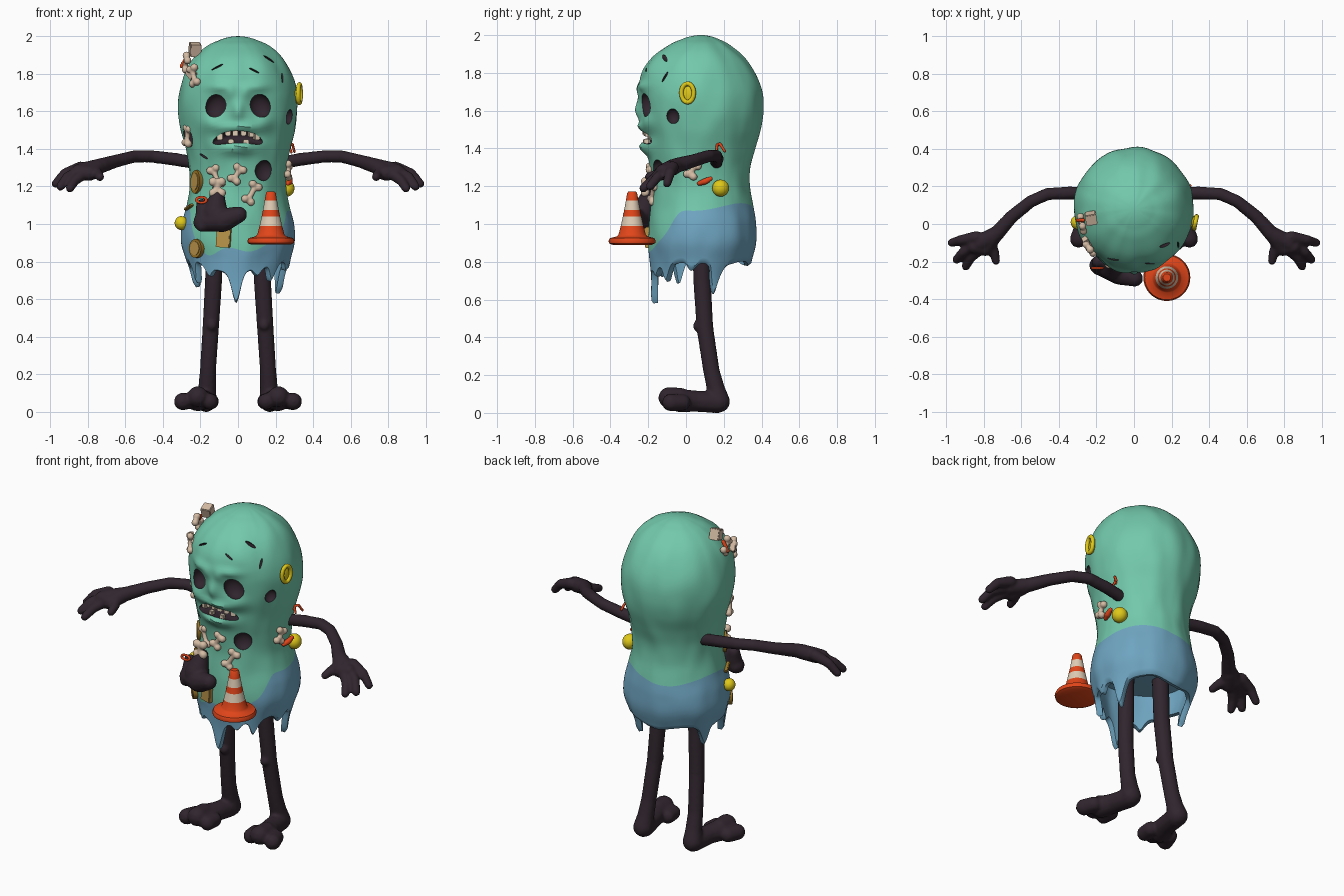
import bpy, bmesh, math
from math import sin, cos, pi, exp
from mathutils import Vector, Matrix, noise

if "Cube" in bpy.data.objects:
    bpy.data.objects.remove(bpy.data.objects["Cube"])

COLORS = {"green skin": (.17, .58, .41), "blue slime": (.16, .38, .54), "dark flesh": (.03, .019, .027),
          "orange": (.75, .06, .01), "cream": (.74, .61, .46), "bone": (.66, .5, .37),
          "yellow": (.74, .58, .01), "brown": (.33, .18, .02), "tan": (.5, .3, .07)}
MATS = {}
for n, c in COLORS.items():
    MATS[n] = bpy.data.materials.new(n)
    MATS[n].diffuse_color = (*c, 1)


def finish(name, bm, mats):
    bmesh.ops.recalc_face_normals(bm, faces=bm.faces[:])
    me = bpy.data.meshes.new(name)
    bm.to_mesh(me)
    bm.free()
    for m in mats:
        me.materials.append(MATS[m])
    ob = bpy.data.objects.new(name, me)
    bpy.context.collection.objects.link(ob)
    return ob


# z, half width, front y, back y of the body
PROFILE = [(.5, .25, -.18, .30), (.7, .255, -.185, .31), (.8, .275, -.19, .345), (.9, .302, -.2, .373),
           (1, .298, -.195, .37), (1.1, .275, -.185, .355), (1.2, .256, -.18, .338), (1.3, .26, -.19, .34),
           (1.4, .277, -.21, .365), (1.5, .303, -.23, .395), (1.6, .318, -.243, .41), (1.7, .313, -.25, .403),
           (1.8, .285, -.235, .365), (1.88, .24, -.18, .31), (1.94, .178, -.1, .24), (1.975, .11, -.03, .18),
           (2, 0, .08, .08)]
# x, z, spread x, spread z, push forward of the face features
FACE = [(0, 1.6, .03, .05, .025), (0, 1.515, .12, .022, .022), (0, 1.405, .1, .035, .04), (0, 1.46, .12, .022, -.02)]
for s in (-1, 1):
    FACE += [(s * .1, 1.73, .07, .025, .02), (s * .15, 1.54, .05, .035, .018),
             (s * .04, 1.70, .03, .03, .012), (s * .11, 1.63, .05, .05, -.02)]


def profile(z):
    z = min(max(z, .5), 2)
    i = max(k for k in range(len(PROFILE) - 1) if PROFILE[k][0] <= z)
    p, q = PROFILE[i], PROFILE[i + 1]
    t, h = (z - p[0]) / (q[0] - p[0]), q[0] - p[0]
    if i == len(PROFILE) - 2:                       # round crown
        t = 1 - math.sqrt(max(0, 1 - t))
        return [p[k] + (q[k] - p[k]) * t for k in (1, 2, 3)]
    a, b = PROFILE[max(i - 1, 0)], PROFILE[i + 2]
    out = []
    for k in (1, 2, 3):
        m0 = (q[k] - a[k]) / (q[0] - a[0]) * h
        m1 = (b[k] - p[k]) / (b[0] - p[0]) * h
        out.append((2*t**3 - 3*t*t + 1) * p[k] + (t**3 - 2*t*t + t) * m0 + (3*t*t - 2*t**3) * q[k] + (t**3 - t*t) * m1)
    return out


def skin(phi, z, off=0.0):
    """Point on the body, phi = 0 at the front, growing toward +x."""
    w, f, b = profile(z)
    lump = .008 * noise.noise(Vector((3 * sin(phi), 3 * cos(phi), z * 6))) * min(1, w * 5)
    x, y = (w + lump + off) * sin(phi), (f + b) / 2 - ((b - f) / 2 + lump + off) * cos(phi)
    if cos(phi) > 0:
        y -= sum(a * exp(-((x - fx) / sx) ** 2 - ((z - fz) / sz) ** 2) for fx, fz, sx, sz, a in FACE) * cos(phi)
    return Vector((x, y, z))


DRIPS = [(-.04, .16, .13), (0, .06, .5), (-1.1, .12, .1), (.8, .08, .1), (1.95, .15, .12), (-1.95, .12, .12),
         (-.65, .05, .1), (1.4, .05, .12), (.42, .04, .1)]


def hem(phi):
    return .79 + .012 * sin(5 * phi + 1) - sum(a * exp(-((phi - c) / w) ** 2) for c, a, w in DRIPS)


def color_line(phi):
    return 1.09 + .02 * sin(3 * phi + .5) - (.235 + .02 * sin(7 * phi)) * exp(-(phi / .95) ** 6)


# hollow body lofted from the inner cavity, around the dripping hem, up to the crown
N, LOW, UP = 180, 20, 84
bm = bmesh.new()
rings = []
for k in range(-4, LOW + UP):
    ring = []
    for i in range(N):
        phi = -pi + 2 * pi * i / N
        h, c = hem(phi), color_line(phi)
        if k < 0:
            p = skin(phi, h + (.95 - h) * (-k - 1) / 3 + .004, -.035)
        elif k <= LOW:
            p = skin(phi, h + (c - h) * k / LOW, -.012 if k == 0 else 0)
        else:
            p = skin(phi, c + (2 - c) * sin((k - LOW) / UP * pi / 2))
        ring.append(bm.verts.new(p))
    rings.append(ring)
for k in range(len(rings) - 1):
    for i in range(N):
        j = (i + 1) % N
        f = bm.faces.new((rings[k][i], rings[k][j], rings[k + 1][j], rings[k + 1][i]))
        f.material_index = 1 if k < LOW + 4 else 0
for ring, z, m in ((rings[0], .95, 1), (rings[-1], 2, 0)):
    mid = bm.verts.new((0, .08, z))
    for i in range(N):
        bm.faces.new((ring[i], ring[(i + 1) % N], mid)).material_index = m
BODY_MATS = ["green skin", "blue slime", "dark flesh"]
body = finish("body", bm, BODY_MATS)


def frame(phi, z, off=0.0, tilt=0.0):
    """Placement on the body with local -y pointing outward."""
    return Matrix.Translation(skin(phi, z, off)) @ Matrix.Rotation(phi, 4, 'Z') @ Matrix.Rotation(tilt, 4, 'Y')


# sockets, mouth, wounds and cracks cut into the body: phi, z, size, tilt, bend
HOLES = [(0, 1.465, (.14, .07, .036), 0, 1.6), (1.07, 1.57, (.036, .035, .04), 0, 0), (.56, 1.285, (.052, .04, .055), 0, 0),
         (-1.15, 1.46, (.05, .035, .055), 0, 0), (.75, 1.88, (.04, .02, .008), .6, 0), (-.4, 1.84, (.05, .012, .005), -.5, 0),
         (.3, 1.82, (.045, .012, .005), .5, 0), (-.75, 1.36, (.03, .015, .006), .5, 0), (.95, 1.78, (.006, .015, .04), .4, 0)]
HOLES += [(s * .375, 1.63, (.056, .05, .066), s * -.5, 0) for s in (-1, 1)]
bm = bmesh.new()
for phi, z, size, tilt, bend in HOLES:
    vs = bmesh.ops.create_uvsphere(bm, u_segments=32, v_segments=20, radius=1)["verts"]
    M = frame(phi, z, 0, tilt)
    for v in vs:
        p = Vector(a * b for a, b in zip(v.co, size))
        p.z -= bend * p.x ** 2
        v.co = M @ p
for f in bm.faces:
    f.material_index = 2
cutter = finish("hole_cutter", bm, BODY_MATS)
cutter.hide_render = True
mod = body.modifiers.new("holes", 'BOOLEAN')
mod.operation, mod.object, mod.solver = 'DIFFERENCE', cutter, 'EXACT'
cut = bpy.data.meshes.new_from_object(body.evaluated_get(bpy.context.evaluated_depsgraph_get()))
body.modifiers.clear()
body.data = cut
bpy.data.objects.remove(cutter)


def blob(name, mat, chains, voxel=.009):
    """Soft limb: chains of (x, y, z, radius) points fused together."""
    bm = bmesh.new()
    for ch in chains:
        for a, b in zip(ch, ch[1:] or ch):
            a, b = Vector(a), Vector(b)
            n = max(1, int((b - a).xyz.length / (.3 * min(a.w, b.w))))
            for i in range(n + 1):
                p = a.lerp(b, i / n)
                bmesh.ops.create_icosphere(bm, subdivisions=2, radius=p.w, matrix=Matrix.Translation(p.xyz))
    ob = finish(name, bm, [mat])
    r = ob.modifiers.new("fuse", 'REMESH')
    r.mode, r.voxel_size, r.use_smooth_shade = 'VOXEL', voxel, True
    sm = ob.modifiers.new("soften", 'SMOOTH')
    sm.iterations, sm.factor = 4, .5
    return ob


# arms with hands, and legs with feet
ARM = [[(.22, .16, 1.325, .035), (.34, .165, 1.345, .036), (.46, .16, 1.36, .034), (.55, .12, 1.36, .034),
        (.65, .04, 1.335, .036), (.73, -.05, 1.31, .042), (.82, -.1, 1.285, .046)],
       [(.75, -.07, 1.30, .045), (.79, -.13, 1.27, .042), (.85, -.12, 1.28, .04)],
       [(.84, -.07, 1.3, .034), (.92, -.085, 1.27, .028), (.97, -.1, 1.215, .024)],
       [(.84, -.1, 1.28, .034), (.91, -.15, 1.25, .027), (.945, -.19, 1.2, .024)],
       [(.82, -.13, 1.27, .034), (.87, -.18, 1.23, .027), (.895, -.225, 1.19, .024)],
       [(.77, -.1, 1.28, .036), (.745, -.15, 1.265, .028), (.735, -.195, 1.25, .024)]]
LEG = [[(.125, .08, .97, .05), (.13, .085, .7, .048), (.145, .1, .45, .046), (.16, .135, .22, .045), (.165, .16, .12, .05),
        (.17, .175, .06, .06)],
       [(.17, .165, .055, .058), (.19, .05, .062, .058), (.215, -.03, .065, .064)],
       [(.14, .065, .46, .03)],
       [(.145, -.03, .055, .045), (.15, -.085, .055, .045)],
       [(.215, -.03, .08, .055), (.215, -.09, .08, .058)],
       [(.275, -.02, .055, .045), (.295, -.08, .055, .048)]]
for s, side in ((-1, "left"), (1, "right")):
    for part, chains in (("arm", ARM), ("leg", LEG)):
        blob(f"{side}_{part}", "dark flesh", [[(s * x, y, z, r) for x, y, z, r in c] for c in chains])

# severed foot stuck in the belly
blob("belly_foot", "dark flesh", [[(-.11, -.2, 1.15, .04), (-.12, -.23, 1.05, .07)],
                                  [(-.19, -.22, 1.01, .05), (-.08, -.26, 1.02, .065), (.005, -.29, 1.05, .045)],
                                  [(-.19, -.2, 1.1, .035), (-.18, -.22, 1.02, .05)], [(-.19, -.24, .99, .035)]])


def prim(name, mat, kind, M, size=(1, 1, 1)):
    bm = bmesh.new()
    M = M @ Matrix.Diagonal((*size, 1))
    if kind == "ball":
        bmesh.ops.create_uvsphere(bm, u_segments=20, v_segments=12, radius=1, matrix=M)
    elif kind == "box":
        bmesh.ops.create_cube(bm, size=2, matrix=M)
        bmesh.ops.bevel(bm, geom=bm.edges[:], offset=.004, segments=2, affect='EDGES')
    else:                                            # disc facing local -y
        bmesh.ops.create_cone(bm, cap_ends=True, segments=24, radius1=1, radius2=1, depth=2,
                              matrix=M @ Matrix.Rotation(pi / 2, 4, 'X'))
    return finish(name, bm, [mat])


def bone(name, M, half, r):
    ch = [[(0, 0, -half), (0, 0, half)]] + [[(s * r, 0, t * half)] for s in (-1, 1) for t in (-1, 1)]
    blob(name, "bone", [[(*(M @ Vector(p)), r * (.8 if len(c) > 1 else 1.15)) for p in c] for c in ch], .006)


# scattered bones
for i, (phi, z, off, tilt, half) in enumerate([(-.47, 1.25, .005, -.4, .045), (-.02, 1.265, .005, .5, .035),
                                              (.28, 1.165, .005, .5, .045), (1.42, 1.285, .01, .4, .03),
                                              (-1.15, 1.47, 0, .2, .04), (-.9, 1.79, .012, -.3, .04),
                                              (-1.35, 1.86, .03, .8, .035)]):
    bone(f"bone_{i + 1}", frame(phi, z, off, tilt), half, .019)
bone("belly_foot_bone", Matrix.Translation((-.11, -.215, 1.195)), .03, .022)
prim("head_block", "bone", "box", frame(-1.4, 1.93, .045, .35), (.03, .03, .033))
prim("head_chip", "bone", "box", frame(-1.0, 1.8, .008, .6), (.035, .015, .025))

# teeth in the open mouth
for i, (x, z, h) in enumerate([(-.1, 1.465, .018), (-.055, 1.484, .015), (-.015, 1.484, .016), (.03, 1.484, .015),
                               (.07, 1.48, .018), (.105, 1.465, .019), (-.04, 1.44, .012), (.045, 1.438, .013)]):
    prim(f"tooth_{i + 1}", "cream", "box", frame(math.asin(x / .3), z, -.012), (.015, .014, h))

# coins with raised centres, and a patch on the belly
for nm, phi, z, w, h in (("upper_coin", -1.0, 1.225, .045, .063), ("lower_coin", -.82, .87, .047, .05)):
    prim(nm, "brown", "disc", frame(phi, z, .004, .2), (w, .012, h))
    prim(nm + "_face", "tan", "disc", frame(phi, z, .01, .2), (w * .72, .01, h * .72))
prim("belly_patch", "tan", "box", frame(-.25, .93, .008, .06), (.038, .014, .055))
prim("twig", "brown", "box", frame(-1.15, 1.09, .01, 1.3), (.008, .01, .045))

# yellow knobs and ear
prim("left_knob", "yellow", "ball", frame(-1.3, 1.005, .015), (.037, .035, .037))
prim("right_knob", "yellow", "ball", frame(1.95, 1.19, .022), (.045, .042, .045))
prim("ear_inside", "yellow", "ball", frame(1.37, 1.685, .004), (.032, .012, .045))
ear = [(.034 * cos(a), -.012, .05 * sin(a) + .004) for a in [2 * pi * i / 16 for i in range(17)]]
M = frame(1.37, 1.69, .004)
blob("ear_rim", "yellow", [[(*(M @ Vector(p)), .013) for p in ear]], .005)

# orange worms and scraps
blob("worm", "orange", [[(.24, .15, 1.36, .008), (.27, .165, 1.42, .008), (.29, .18, 1.425, .008), (.3, .205, 1.385, .008)],
                        [(.27, .165, 1.42, .008), (.285, .16, 1.38, .007)]], .004)
blob("side_scrap", "orange", [[(.265, .07, 1.215, .013), (.275, .1, 1.225, .018), (.28, .13, 1.24, .013)]], .005)
blob("head_scrap", "orange", [[(-.3, .02, 1.84, .012), (-.27, .02, 1.89, .012)]], .005)
loop = [(-.195 + .028 * cos(a), -.235, 1.128 + .015 * sin(a), .008) for a in [2 * pi * i / 12 for i in range(13)]]
blob("foot_scrap", "orange", [loop], .004)

# traffic cone turned from a profile, striped by height
CONE = [(0, .89), (.105, .89), (.122, .898), (.125, .91), (.118, .925), (.08, .935), (.072, .945), (.06, .99), (.049, 1.04),
        (.042, 1.075), (.033, 1.125), (.026, 1.165), (.02, 1.172), (0, 1.172)]
bm = bmesh.new()
vs = [bm.verts.new((.175 + r, -.285, z)) for r, z in CONE]
es = [bm.edges.new(e) for e in zip(vs, vs[1:])]
bmesh.ops.spin(bm, geom=vs + es, cent=(.175, -.285, 0), axis=(0, 0, 1), angle=2 * pi, steps=36)
bmesh.ops.remove_doubles(bm, verts=bm.verts[:], dist=.0005)
for f in bm.faces:
    z = f.calc_center_median().z
    f.material_index = int(.99 < z < 1.04 or 1.075 < z < 1.125)
finish("traffic_cone", bm, ["orange", "cream"])

# smooth shading with sharp rims
for ob in bpy.context.collection.objects:
    ob.select_set(True)
bpy.context.view_layer.objects.active = body
bpy.ops.object.shade_smooth_by_angle(angle=math.radians(40))

for m in bpy.data.materials:
    if m.users and not m.is_grease_pencil:
        m.use_nodes = True
        m.node_tree.nodes["Principled BSDF"].inputs["Base Color"].default_value = m.diffuse_color
